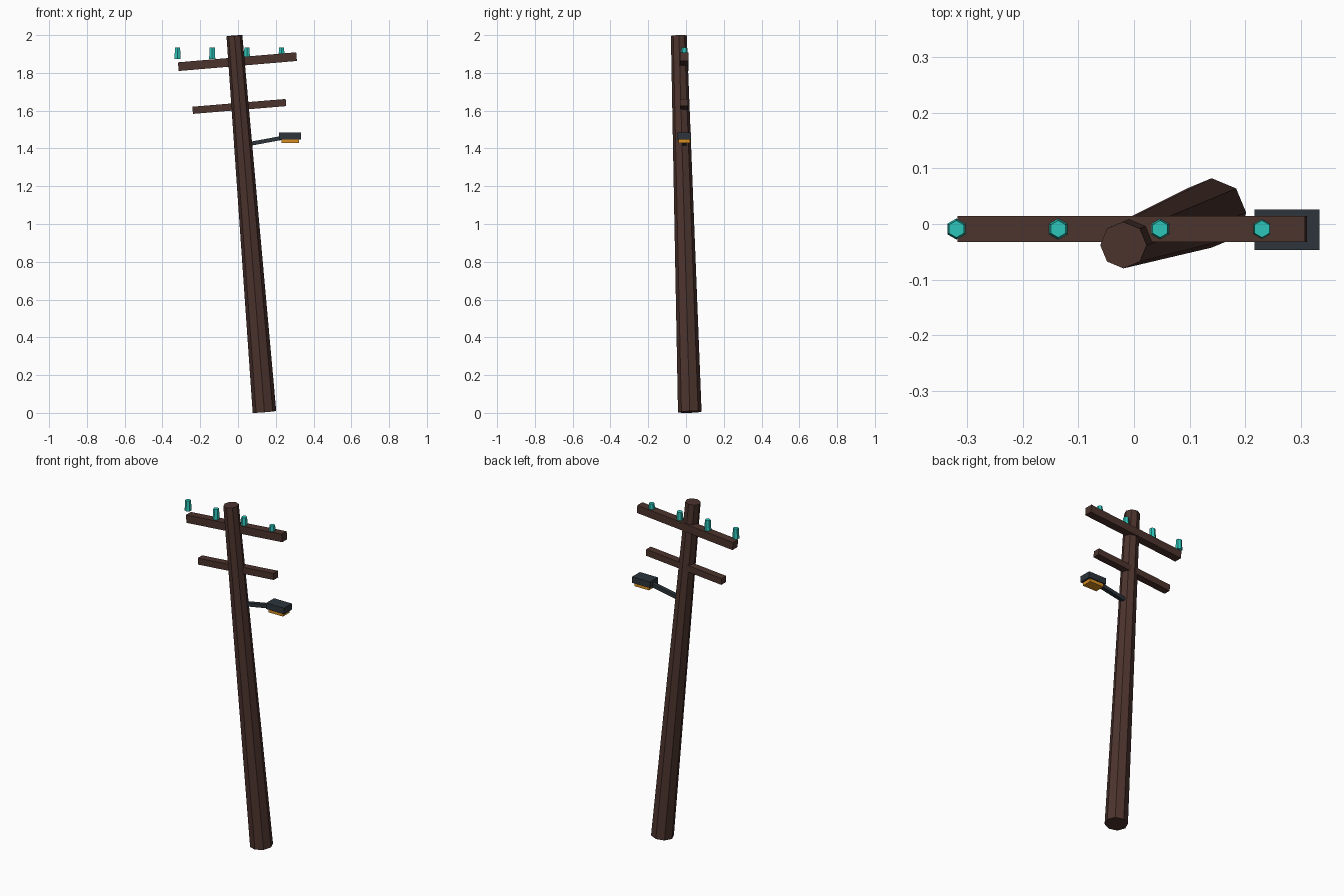
import bpy
import bmesh
import math
from mathutils import Vector, Matrix

cube = bpy.data.objects.get("Cube")
if cube:
    bpy.data.objects.remove(cube, do_unlink=True)


def material(name, rgb):
    m = bpy.data.materials.new(name)
    m.use_nodes = True
    color = (*rgb, 1)
    m.diffuse_color = color
    m.node_tree.nodes["Principled BSDF"].inputs["Base Color"].default_value = color
    return m


wood = material("dark brown wood", (0.073, 0.034, 0.027))
glass = material("teal glass", (0.027, 0.56, 0.49))
metal = material("dark slate metal", (0.026, 0.036, 0.045))
glow = material("amber lens", (0.68, 0.27, 0.015))


def finish(name, bm, mat, matrix):
    mesh = bpy.data.meshes.new(name)
    bm.to_mesh(mesh)
    bm.free()
    mesh.materials.append(mat)
    obj = bpy.data.objects.new(name, mesh)
    obj.matrix_world = matrix
    bpy.context.collection.objects.link(obj)
    return obj


def tapered(name, start, end, r1, r2, sides, mat):
    """Faceted tapered cylinder between two points."""
    a, b = Vector(start), Vector(end)
    axis = b - a
    bm = bmesh.new()
    bmesh.ops.create_cone(bm, cap_ends=True, segments=sides,
                          radius1=r1, radius2=r2, depth=axis.length)
    turn = Vector((0, 0, 1)).rotation_difference(axis).to_matrix().to_4x4()
    return finish(name, bm, mat, Matrix.Translation((a + b) / 2) @ turn)


def beam(name, start, end, depth, height, mat):
    """Box running between two points of equal y."""
    a, b = Vector(start), Vector(end)
    axis = b - a
    bm = bmesh.new()
    bmesh.ops.create_cube(bm, size=1)
    bmesh.ops.scale(bm, vec=(axis.length, depth, height), verts=bm.verts)
    turn = Matrix.Rotation(-math.atan2(axis.z, axis.x), 4, "Y")
    return finish(name, bm, mat, Matrix.Translation((a + b) / 2) @ turn)


# Leaning pole
tapered("pole", (0.14, 0.02, 0.005), (-0.019, -0.038, 1.997),
        0.0625, 0.042, 8, wood)

# Tilted crossarms
beam("upper_crossarm", (-0.316, -0.009, 1.833), (0.31, -0.009, 1.886),
     0.047, 0.046, wood)
beam("lower_crossarm", (-0.24, -0.01, 1.602), (0.254, -0.01, 1.643),
     0.042, 0.038, wood)

# Row of insulators
for i in range(4):
    x = -0.32 + i * 0.1835
    tapered(f"insulator_{i + 1}", (x, -0.009, 1.874), (x, -0.009, 1.934),
            0.019, 0.0155, 6, glass)

# Street lamp
beam("lamp_arm", (0.05, -0.01, 1.422), (0.24, -0.01, 1.457), 0.024, 0.021, metal)
beam("lamp_housing", (0.217, -0.01, 1.466), (0.334, -0.01, 1.466),
     0.073, 0.036, metal)
beam("lamp_lens", (0.229, -0.01, 1.440), (0.322, -0.01, 1.440),
     0.06, 0.022, glow)
